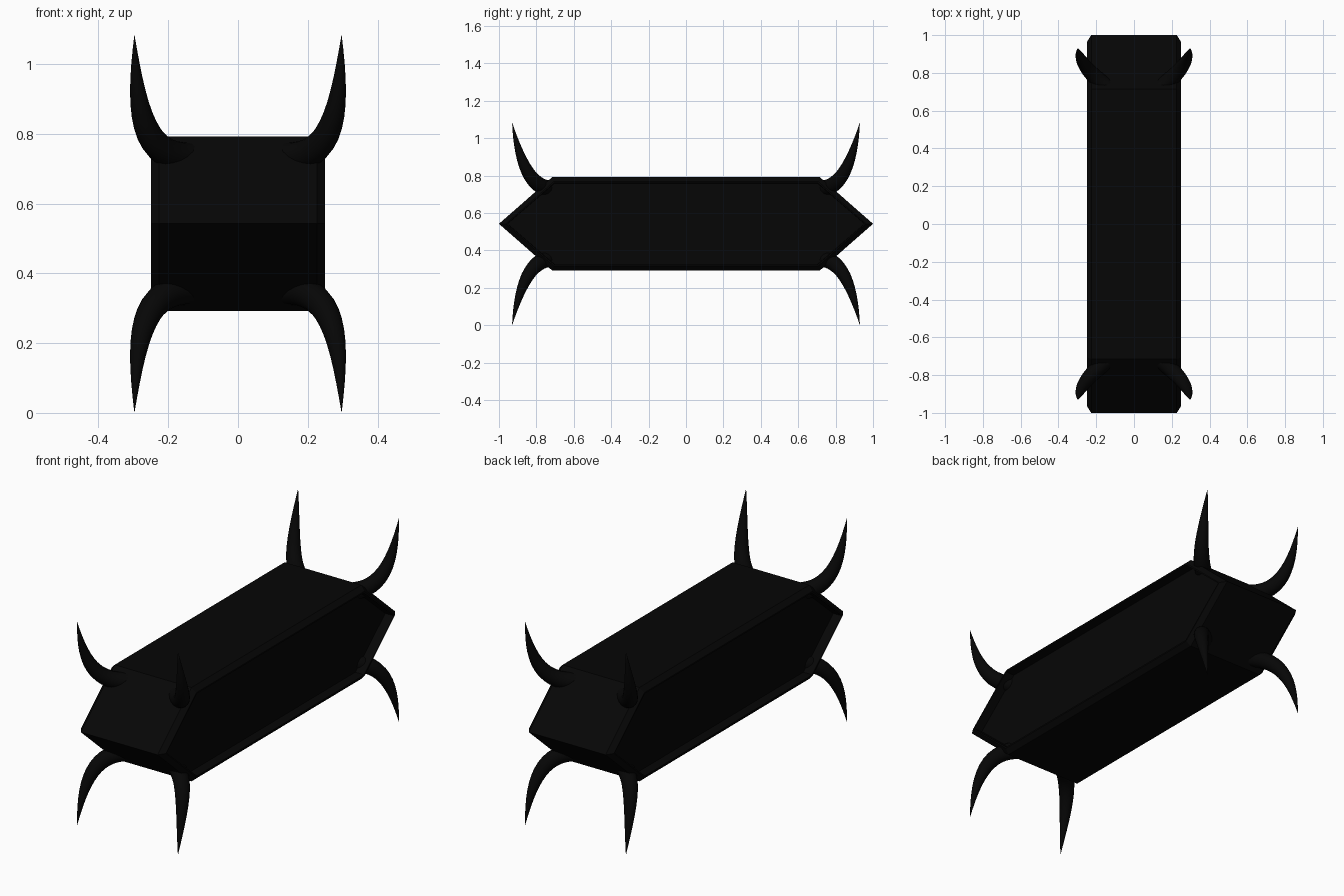
import bpy, bmesh, math
from mathutils import Vector

cube = bpy.data.objects.get("Cube")
if cube:
    bpy.data.objects.remove(cube, do_unlink=True)

MID = 0.5425  # height of the plane of symmetry


def material(name, value):
    mat = bpy.data.materials.new(name)
    mat.use_nodes = True
    colour = (value, value, value, 1)
    mat.diffuse_color = colour
    mat.node_tree.nodes["Principled BSDF"].inputs["Base Color"].default_value = colour
    return mat


def add_object(name, bm, mat):
    bmesh.ops.recalc_face_normals(bm, faces=bm.faces)
    mesh = bpy.data.meshes.new(name)
    bm.to_mesh(mesh)
    bm.free()
    mesh.materials.append(mat)
    obj = bpy.data.objects.new(name, mesh)
    obj.location.z = MID
    bpy.context.collection.objects.link(obj)
    return obj


black = material("black", 0.0018)

# Body: long six-sided side outline with wedge ends, extruded across the width
outline = [(-1, 0), (-0.715, -0.25), (0.715, -0.25), (1, 0), (0.715, 0.25), (-0.715, 0.25)]
bm = bmesh.new()
side = bm.faces.new([bm.verts.new((-0.25, y, z)) for y, z in outline])
far = bmesh.ops.extrude_face_region(bm, geom=[side], use_keep_orig=True)
bmesh.ops.translate(bm, vec=(0.5, 0, 0),
                    verts=[v for v in far["geom"] if isinstance(v, bmesh.types.BMVert)])
bmesh.ops.recalc_face_normals(bm, faces=bm.faces)
# Chamfer the rim of both side faces
rim = [e for e in bm.edges if abs(e.verts[0].co.x - e.verts[1].co.x) < 0.01]
bmesh.ops.bevel(bm, geom=rim, offset=0.024, segments=1, affect='EDGES')
# Sink a panel into each side, leaving a narrow rim
bm.normal_update()
panels = [f for f in bm.faces if abs(f.normal.x) > 0.99]
bmesh.ops.inset_individual(bm, faces=panels, thickness=0.008)
bmesh.ops.inset_individual(bm, faces=panels, thickness=0.002, depth=-0.05)
add_object("body", bm, black)

# Horns: one curved, tapering tube, mirrored to all eight corners
path = [Vector(p) for p in ((0.13, 0.715, 0.19), (0.275, 0.825, 0.18),
                            (0.292, 0.89, 0.33), (0.297, 0.93, MID))]
SIDES, STEPS = 16, 14


def bezier(t):
    s = 1 - t
    a, b, c, d = path
    return a * s**3 + b * 3 * s * s * t + c * 3 * s * t * t + d * t**3


def tangent(t):
    s = 1 - t
    a, b, c, d = path
    return ((b - a) * s * s + (c - b) * 2 * s * t + (d - c) * t * t).normalized()


bm = bmesh.new()
rings = []
across = Vector((1, -1, 0)).normalized()
for i in range(STEPS):
    t = i / STEPS
    along = tangent(t)
    u = (across - along * across.dot(along)).normalized()
    v = along.cross(u)
    radius = 0.043 * (1 - t**2.2)
    rings.append([bm.verts.new(bezier(t) + radius * (
        u * math.cos(k * math.tau / SIDES) + v * math.sin(k * math.tau / SIDES)))
        for k in range(SIDES)])
for low, high in zip(rings, rings[1:]):
    for k in range(SIDES):
        n = (k + 1) % SIDES
        bm.faces.new((low[k], low[n], high[n], high[k]))
tip = bm.verts.new(path[3])
for k in range(SIDES):
    bm.faces.new((rings[-1][k], rings[-1][(k + 1) % SIDES], tip))
bm.faces.new(rings[0][::-1])
for face in bm.faces:
    face.smooth = len(face.verts) < 5
horns = add_object("horns", bm, black)
mirror = horns.modifiers.new("all_corners", 'MIRROR')
mirror.use_axis = (True, True, True)
mirror.use_mirror_merge = False
